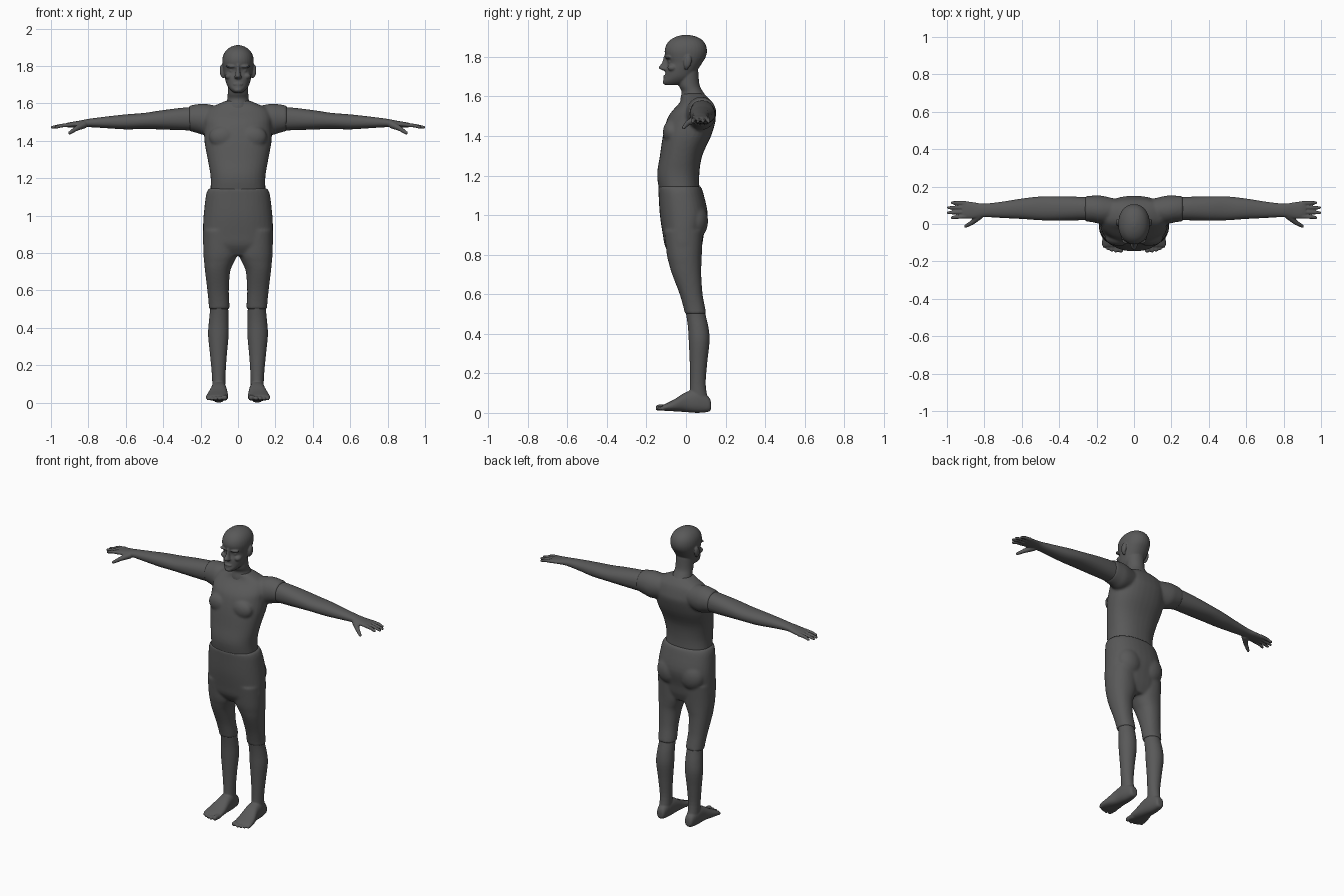
import bpy, bmesh, math
from mathutils import Vector, Matrix

grey = bpy.data.materials.new("dark grey")
grey.diffuse_color = (0.1, 0.1, 0.1, 1)


def spline(a, b, c, d, t):
    """Catmull-Rom blend between b and c."""
    return [0.5 * (2 * q + (r - p) * t + (2 * p - 5 * q + 4 * r - s) * t * t
            + (3 * q - p - 3 * r + s) * t ** 3) for p, q, r, s in zip(a, b, c, d)]


def loft(bm, axis, rows, side=1, power=2.0, segs=32, steps=4):
    """Skin of oval rings. Row: position on axis, then bounds of the two other axes."""
    full = []
    for i in range(len(rows) - 1):
        quad = [rows[max(i - 1, 0)], rows[i], rows[i + 1], rows[min(i + 2, len(rows) - 1)]]
        full += [spline(*quad, k / steps) for k in range(steps)]
    full.append(rows[-1])
    order = {'x': (1, 2, 0), 'y': (0, 2, 1), 'z': (0, 1, 2)}[axis]
    rings = []
    for pos, a0, a1, b0, b1 in full:
        ring = []
        for k in range(segs):
            c, s = math.cos(2 * math.pi * k / segs), math.sin(2 * math.pi * k / segs)
            u = math.copysign(abs(c) ** (2 / power), c)
            v = math.copysign(abs(s) ** (2 / power), s)
            co = [0, 0, 0]
            co[order[0]] = (a0 + a1) / 2 + u * (a1 - a0) / 2
            co[order[1]] = (b0 + b1) / 2 + v * (b1 - b0) / 2
            co[order[2]] = pos
            co[0] *= side
            ring.append(bm.verts.new(co))
        rings.append(ring)
    for r0, r1 in zip(rings, rings[1:]):
        for k in range(segs):
            n = (k + 1) % segs
            bm.faces.new((r0[k], r0[n], r1[n], r1[k]))
    bm.faces.new(rings[0])
    bm.faces.new(rings[-1])


def ball(bm, co, size, tilt=0.0):
    m = Matrix.Translation(co) @ Matrix.Rotation(tilt, 4, 'X') @ Matrix.Diagonal((*size, 1))
    bmesh.ops.create_uvsphere(bm, u_segments=20, v_segments=12, radius=1, matrix=m)


def digit(bm, p0, p1, r0, r1, side=1):
    """Tapered rod with round ends, for fingers and toes."""
    p0, p1 = (Vector((p[0] * side, p[1], p[2])) for p in (p0, p1))
    d = p1 - p0
    m = Matrix.Translation((p0 + p1) / 2) @ d.to_track_quat('Z', 'Y').to_matrix().to_4x4()
    bmesh.ops.create_cone(bm, cap_ends=True, segments=16, radius1=r0, radius2=r1,
                          depth=d.length, matrix=m)
    ball(bm, p0, (r0,) * 3)
    ball(bm, p1, (r1,) * 3)


def finish(bm, name, voxel, iterations=4):
    """Fuse the overlapping pieces of one part into a smooth skin."""
    bmesh.ops.recalc_face_normals(bm, faces=bm.faces[:])
    mesh = bpy.data.meshes.new(name)
    bm.to_mesh(mesh)
    bm.free()
    mesh.materials.append(grey)
    mesh.shade_smooth()
    ob = bpy.data.objects.new(name, mesh)
    bpy.context.collection.objects.link(ob)
    fuse = ob.modifiers.new("fuse", 'REMESH')
    fuse.mode, fuse.voxel_size, fuse.use_smooth_shade = 'VOXEL', voxel, True
    soft = ob.modifiers.new("soften", 'SMOOTH')
    soft.factor, soft.iterations = 0.5, iterations


def wide(rows):
    """Rows symmetric in x: z, half width, front, back."""
    return [(z, -w, w, f, b) for z, w, f, b in rows]


# head with neck, nose, brow, lips and ears
bm = bmesh.new()
loft(bm, 'z', wide([
    (1.658, .025, -.105, -.03), (1.675, .044, -.115, .02), (1.70, .060, -.107, .04),
    (1.735, .070, -.103, .06), (1.77, .077, -.094, .082), (1.80, .082, -.103, .1),
    (1.83, .084, -.108, .106), (1.86, .078, -.1, .1), (1.885, .062, -.08, .082),
    (1.902, .038, -.05, .052), (1.911, .012, -.015, .015)]), power=2.15)
loft(bm, 'z', wide([
    (1.55, .085, -.03, .115), (1.59, .068, -.028, .108), (1.625, .057, -.022, .085),
    (1.66, .055, -.038, .068), (1.73, .055, -.04, .062)]))
loft(bm, 'z', wide([
    (1.81, .008, -.11, -.08), (1.77, .011, -.122, -.08), (1.748, .017, -.139, -.08),
    (1.738, .020, -.132, -.08), (1.73, .012, -.113, -.08)]))
ball(bm, (0, -.098, 1.702), (.028, .019, .006))
ball(bm, (0, -.097, 1.690), (.024, .018, .006))
ball(bm, (0, -.1, 1.672), (.024, .018, .014))
for s in (-1, 1):
    ball(bm, (s * .034, -.09, 1.797), (.032, .017, .008))
    ball(bm, (s * .048, -.068, 1.745), (.022, .026, .018))
    ball(bm, (s * .033, -.078, 1.774), (.014, .012, .010))
    ball(bm, (s * .086, .008, 1.775), (.012, .020, .034), -.2)
    ball(bm, (s * .080, .002, 1.752), (.010, .012, .018))
finish(bm, "head", .0045, 3)

# shirt with short sleeves
bm = bmesh.new()
loft(bm, 'z', wide([
    (1.615, .062, -.02, .09), (1.59, .12, -.022, .115), (1.565, .165, -.035, .132),
    (1.52, .18, -.075, .146), (1.48, .18, -.097, .15), (1.40, .18, -.117, .127),
    (1.30, .162, -.132, .082), (1.20, .146, -.146, .067), (1.10, .15, -.13, .07)]), power=2.3)
for s in (-1, 1):
    loft(bm, 'x', [
        (.08, .01, .13, 1.45, 1.58), (.17, 0, .151, 1.43, 1.597), (.215, .008, .152, 1.44, 1.596),
        (.25, .013, .15, 1.45, 1.59), (.262, .015, .149, 1.452, 1.588)], s)
    ball(bm, (s * .08, -.075, 1.42), (.075, .042, .06))
finish(bm, "shirt", .008, 5)

# trousers down to the knee
bm = bmesh.new()
loft(bm, 'z', wide([
    (1.145, .157, -.141, .075), (1.11, .171, -.139, .088), (1.0, .184, -.132, .11),
    (.90, .188, -.117, .09), (.84, .186, -.105, .08), (.785, .165, -.07, .06)]), power=2.3)
for s in (-1, 1):
    loft(bm, 'z', [
        (.92, .01, .186, -.11, .085), (.80, .004, .185, -.097, .08), (.75, .022, .181, -.085, .078),
        (.70, .042, .176, -.07, .077), (.60, .049, .164, -.032, .084),
        (.53, .046, .157, -.012, .097), (.50, .046, .156, -.006, .103)], s, power=2.2)
    ball(bm, (s * .08, .05, .97), (.085, .062, .09))
finish(bm, "trousers", .008, 5)

for s, label in ((-1, "right"), (1, "left")):
    # arm and hand
    bm = bmesh.new()
    loft(bm, 'x', [
        (.18, .018, .14, 1.455, 1.58), (.28, .02, .145, 1.456, 1.578), (.40, .018, .148, 1.46, 1.564),
        (.50, .02, .147, 1.463, 1.549), (.60, .027, .136, 1.461, 1.541),
        (.70, .032, .12, 1.467, 1.530), (.80, .037, .109, 1.473, 1.517),
        (.85, .03, .115, 1.473, 1.507), (.90, .028, .122, 1.471, 1.499),
        (.918, .032, .119, 1.473, 1.494)], s, power=2.2)
    for y, tip_y, tip_x in ((.040, .034, .972), (.064, .060, .993), (.088, .087, .992), (.111, .114, .972)):
        digit(bm, (.90, y, 1.485), (.945, (y + tip_y) / 2, 1.481), .0115, .010, s)
        digit(bm, (.945, (y + tip_y) / 2, 1.481), (tip_x, tip_y, 1.472), .010, .008, s)
    digit(bm, (.825, .045, 1.485), (.865, .008, 1.465), .020, .013, s)
    digit(bm, (.865, .008, 1.465), (.900, -.012, 1.442), .013, .009, s)
    finish(bm, "arm_" + label, .0045, 2)

    # lower leg, foot and toes
    bm = bmesh.new()
    loft(bm, 'z', [
        (.60, .058, .152, -.02, .075), (.50, .052, .15, .0, .098), (.43, .05, .156, .01, .114),
        (.36, .05, .16, .014, .119), (.25, .060, .149, .019, .107),
        (.14, .067, .139, .020, .1), (.05, .068, .137, .015, .115)], s)
    loft(bm, 'y', [
        (.127, .085, .118, .02, .05), (.115, .074, .130, .006, .08), (.06, .064, .142, .0, .115),
        (.0, .058, .148, .004, .105), (-.06, .053, .165, .008, .068),
        (-.105, .053, .172, .010, .046), (-.12, .058, .167, .013, .038)], s, power=2.4)
    for x, y, r in ((.071, -.139, .017), (.097, -.143, .012), (.119, -.138, .0115),
                    (.139, -.130, .011), (.158, -.119, .0105)):
        digit(bm, (x, -.095, .027), (x, y, .010 + r), r, r * .9, s)
    finish(bm, "lower_leg_" + label, .005, 3)
